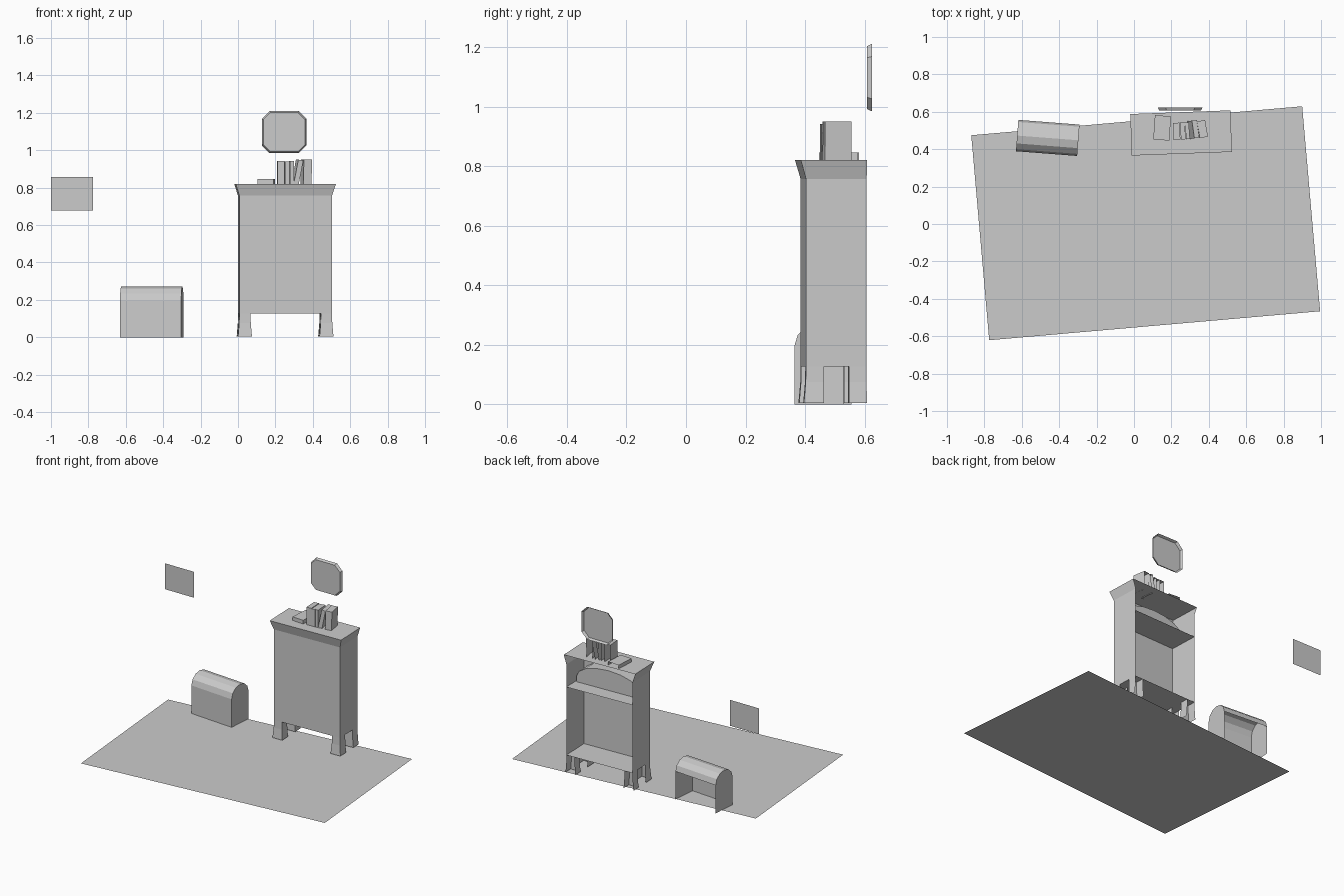
import bpy
from math import radians, sin, cos, pi

if "Cube" in bpy.data.objects:
    bpy.data.objects.remove(bpy.data.objects["Cube"])


def make(name, verts, faces, loc=(0, 0, 0), angle=0, tilt=0):
    me = bpy.data.meshes.new(name)
    me.from_pydata(verts, [], faces)
    me.update()
    ob = bpy.data.objects.new(name, me)
    ob.location = loc
    ob.rotation_euler = (0, radians(tilt), radians(angle))
    bpy.context.collection.objects.link(ob)
    return ob


def loft(name, rings, faces=(), closed=True, **place):
    """Skin equal-length rings of points; extra cap faces are index lists."""
    n = len(rings[0])
    fs = []
    for r in range(len(rings) - 1):
        for i in range(n if closed else n - 1):
            j = (i + 1) % n
            fs.append((r * n + i, r * n + j, (r + 1) * n + j, (r + 1) * n + i))
    return make(name, [p for ring in rings for p in ring], fs + list(faces), **place)


def u_ring(x0, x1, y0, y1, z):
    """Three-sided outline, open towards the wall."""
    return [(x0, y1, z), (x0, y0, z), (x1, y0, z), (x1, y1, z)]


def open_box(name, w, d, h, **place):
    return loft(name, [u_ring(0, w, 0, d, 0), u_ring(0, w, 0, d, h)],
                [(4, 5, 6, 7)], closed=False, **place)


def plane(name, x0, x1, y0, y1, z, **place):
    return make(name, u_ring(x0, x1, y0, y1, z), [(0, 1, 2, 3)], **place)


# Rug
plane("rug", -0.888, 0.888, -0.55, 0.55, 0, loc=(0.0625, 0.004, 0), angle=5)

# Cabinet shell: straight body, flared cornice and top, open at the back
cab = dict(loc=(-0.012, 0.366, 0), angle=2.1)
L, R, F, B = 0.02, 0.516, 0.018, 0.222
loft("cabinet_body", [u_ring(L, R, F, B, 0.127), u_ring(L, R, F, B, 0.757),
                      u_ring(0, 0.536, 0, B, 0.82)],
     [(8, 9, 10, 11)], closed=False, **cab)
plane("cabinet_bottom", L, R, F, B, 0.127, **cab)
plane("cabinet_shelf", L, R, F, B, 0.6, **cab)

# Arched piece standing on the inner shelf
arch = [(0.03, 0.6)] + [(0.268 - 0.238 * cos(pi * i / 8), 0.64 + 0.097 * sin(pi * i / 8))
                        for i in range(9)] + [(0.506, 0.6)]
n = len(arch)
loft("inner_arch", [[(x, y, z) for x, z in arch] for y in (F + 0.002, 0.12)],
     [tuple(range(n, 2 * n))], closed=False, **cab)

# Legs, slightly splayed at the foot
for side, x0 in (("left", L), ("right", R - 0.06)):
    for end, y0 in (("front", F), ("back", B - 0.06)):
        rings = []
        for z, s in ((0.127, 0), (0.075, 0.001), (0.005, 0.007)):
            out = s if end == "front" else 0
            rings.append(u_ring(x0 - s, x0 + 0.06 + s, y0 - out, y0 + 0.06, z))
        loft(f"{end}_{side}_leg", rings, closed=False, **cab)

# Books on the cabinet
open_box("lying_book", 0.086, 0.13, 0.025, loc=(0.103, 0.452, 0.82), angle=-4)
for i, (x, y, w, d, h, a, t) in enumerate((
        (0.212, 0.45, 0.036, 0.09, 0.122, 3, 0),
        (0.251, 0.452, 0.025, 0.09, 0.12, 3, 0),
        (0.279, 0.453, 0.02, 0.09, 0.122, 4, 0),
        (0.298, 0.455, 0.027, 0.095, 0.132, 8, 11),
        (0.350, 0.459, 0.044, 0.09, 0.13, 10, 1))):
    open_box(f"standing_book_{i + 1}", w, d, h, loc=(x, y, 0.82), angle=a, tilt=t)


# Octagonal wall mirror, open at the back
def octagon(hw, hh, c, y):
    quarter = [(hw, hh - c), (hw - c, hh)]
    pts = quarter + [(-x, z) for x, z in quarter[::-1]]
    pts += [(-x, -z) for x, z in pts]
    return [(x, y, z) for x, z in pts]


loft("wall_mirror", [octagon(0.120, 0.113, 0.042, 0.624),
                     octagon(0.112, 0.105, 0.039, 0.607)],
     [tuple(range(8, 16))], loc=(0.247, 0, 1.097))

# Flat wall picture
make("wall_picture", [(-1, 0.623, 0.677), (-0.775, 0.623, 0.677),
                      (-0.775, 0.623, 0.857), (-1, 0.623, 0.857)], [(0, 1, 2, 3)])

# Chest with barrel lid, open at the back
D, W = 0.168, 0.328
side = [(0, 0)] + [(D / 2 * (1 - cos(pi * i / 6)), 0.195 + 0.076 * sin(pi * i / 6))
                   for i in range(7)]
m = len(side) + 1
loft("chest", [[(x, y, z) for y, z in side + [(D, 0)]] for x in (0, W)],
     [tuple(range(m)), tuple(range(m, 2 * m))], closed=False,
     loc=(-0.631, 0.389, 0), angle=-4.4)
# Remove the chest wall facing the room wall
me = bpy.data.objects["chest"].data
faces = [tuple(p.vertices) for p in me.polygons]
verts = [tuple(v.co) for v in me.vertices]
faces = [f for f in faces if not (len(f) == 4 and all(verts[i][1] > D - 0.001 for i in f))]
me.clear_geometry()
me.from_pydata(verts, [], faces)
me.update()
